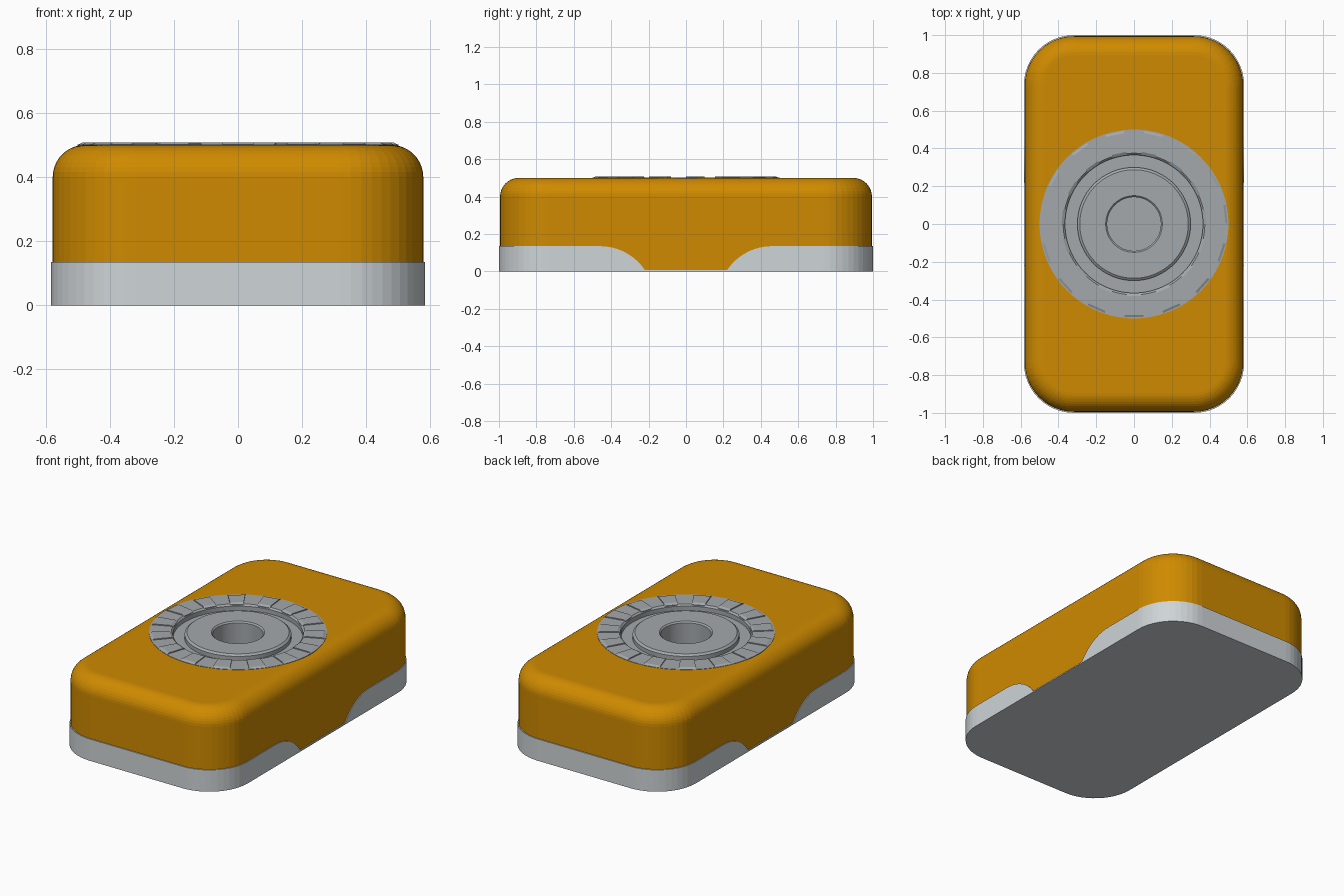
import bpy, bmesh
from math import sin, cos, pi, radians, asin

if "Cube" in bpy.data.objects:
    bpy.data.objects.remove(bpy.data.objects["Cube"])

GREY = (0.62, 0.66, 0.68, 1)
DIAL_GREY = (0.37, 0.395, 0.41, 1)
ORANGE = (0.62, 0.255, 0.0, 1)


def finish(name, bm, color=None):
    bmesh.ops.remove_doubles(bm, verts=bm.verts, dist=1e-5)
    bmesh.ops.recalc_face_normals(bm, faces=bm.faces)
    me = bpy.data.meshes.new(name)
    bm.to_mesh(me)
    bm.free()
    ob = bpy.data.objects.new(name, me)
    bpy.context.collection.objects.link(ob)
    if color:
        mat = bpy.data.materials.new(name + "_paint")
        mat.diffuse_color = color
        mat.use_nodes = True
        mat.node_tree.nodes["Principled BSDF"].inputs["Base Color"].default_value = mat.diffuse_color
        me.materials.append(mat)
    return ob


def loft(bm, loops):
    rings = [[bm.verts.new(p) for p in lp] for lp in loops]
    for a, b in zip(rings, rings[1:]):
        n = len(a)
        for i in range(n):
            j = (i + 1) % n
            bm.faces.new((a[i], a[j], b[j], b[i]))
    bm.faces.new(rings[0][::-1])
    bm.faces.new(rings[-1])


def rounded_rect(hx, hy, r, z, n=12):
    pts = []
    for k, (sx, sy) in enumerate([(1, 1), (-1, 1), (-1, -1), (1, -1)]):
        for i in range(n + 1):
            a = pi / 2 * (k + i / n)
            pts.append((sx * (hx - r) + r * cos(a), sy * (hy - r) + r * sin(a), z))
    return pts


def circle(r, z, n=120):
    return [(r * cos(2 * pi * i / n), r * sin(2 * pi * i / n), z) for i in range(n)]


def cut(ob, cutter):
    cutter.hide_render = True
    cutter.hide_set(True)
    m = ob.modifiers.new("cut", 'BOOLEAN')
    m.operation, m.solver, m.object = 'DIFFERENCE', 'EXACT', cutter
    bpy.context.view_layer.objects.active = ob
    bpy.ops.object.modifier_apply(modifier=m.name)
    bpy.data.objects.remove(cutter)


# Base tray, with side openings that flare upward
bm = bmesh.new()
loft(bm, [rounded_rect(0.583, 1.0, 0.265, z) for z in (0, 0.135)])
base = finish("base_tray", bm, GREY)

R, y_top, z_top = 0.29, 0.46, 0.135
end = asin((y_top - 0.22) / R)
side = [(y_top - R * sin(end * i / 12), z_top - R * (1 - cos(end * i / 12))) for i in range(13)]
outline = [(y_top, 0.2)] + side
outline += [(-y, z) for y, z in reversed(outline)]
bm = bmesh.new()
loft(bm, [[(x, y, z) for y, z in outline] for x in (-0.7, 0.7)])
cut(base, finish("opening_cutter", bm))

# Orange housing with rounded top edge; it shows through the tray openings
bm = bmesh.new()
loops = [rounded_rect(0.578, 0.994, 0.26, 0.008)]
for i in range(11):
    a = pi / 2 * i / 10
    d = 0.1 * (1 - cos(a))
    loops.append(rounded_rect(0.578 - d, 0.994 - d, 0.26 - d, 0.4 + 0.1 * sin(a)))
loft(bm, loops)
body = finish("housing", bm, ORANGE)

# Pocket for the dial
bm = bmesh.new()
loft(bm, [circle(0.498, 0.285), circle(0.498, 0.7)])
cut(body, finish("pocket_cutter", bm))

# Turned dial: bore, centre disc, groove and outer ring
profile = [(0.142, 0.30), (0.142, 0.492), (0.150, 0.50), (0.287, 0.50), (0.30, 0.49),
           (0.30, 0.465), (0.365, 0.465), (0.365, 0.492), (0.375, 0.502),
           (0.5, 0.502), (0.5, 0.28)]
bm = bmesh.new()
loft(bm, [circle(r, z) for r, z in profile])
finish("dial", bm, DIAL_GREY)

# Raised grip ribs around the ring, chamfered at both ends
rib = [(0.37, 0.49), (0.37, 0.5), (0.384, 0.508), (0.484, 0.508), (0.5, 0.5), (0.5, 0.49)]
bm = bmesh.new()
for k in range(15):
    mid = radians(-90 + 24 * k)
    loft(bm, [[(r * cos(a), r * sin(a), z) for r, z in rib]
              for a in (mid - radians(5.8), mid + radians(5.8))])
finish("dial_ribs", bm, DIAL_GREY)
